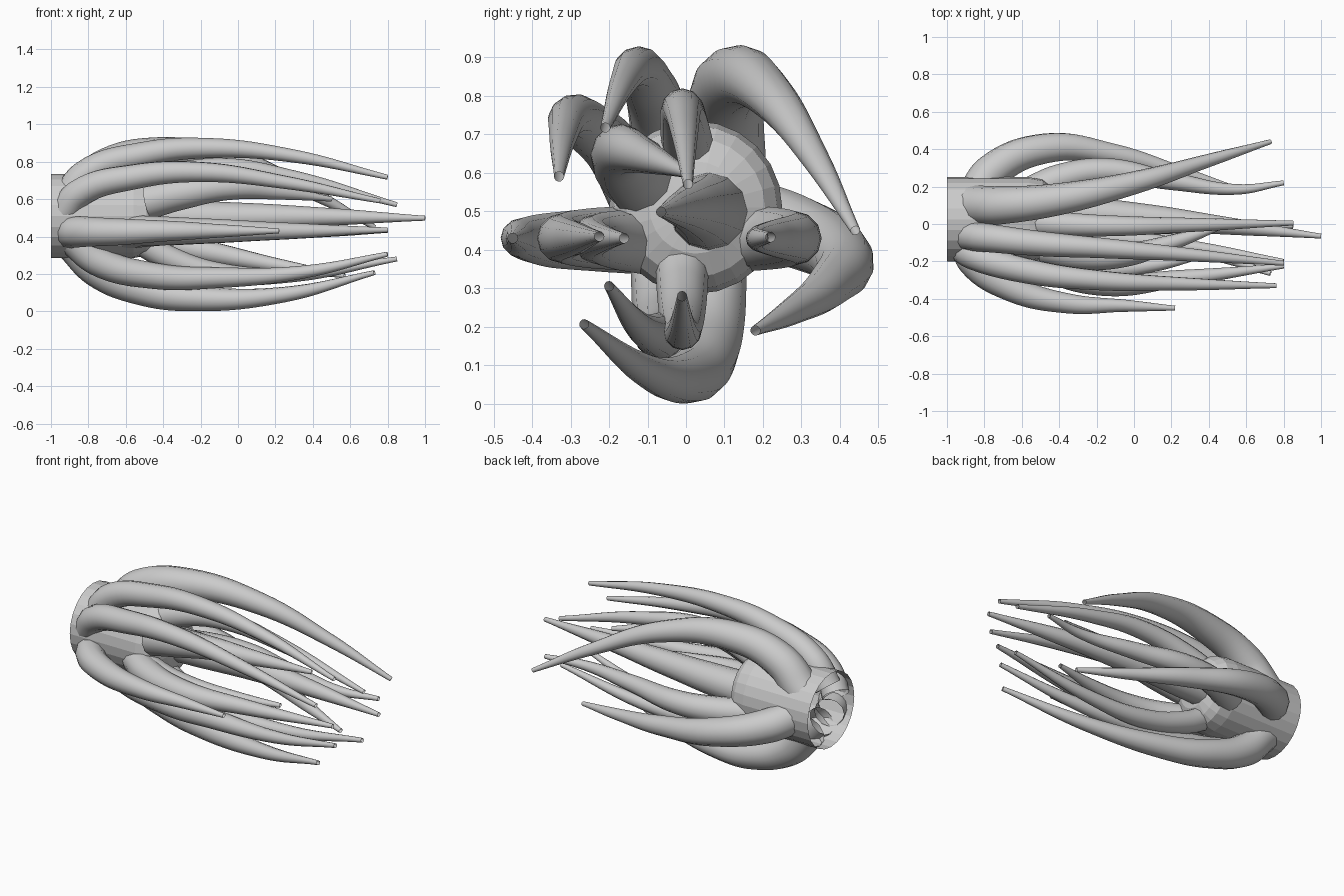
import bpy, bmesh
from math import cos, sin, tau

if "Cube" in bpy.data.objects:
    bpy.data.objects.remove(bpy.data.objects["Cube"])

# Hollow body tube, open at the back, domed at the front
CY, CZ, SIDES = 0.025, 0.51, 24
profile = [(-1, .225), (-.56, .225), (-.49, .212), (-.45, .18), (-.42, .12), (-.41, .05)]
bm = bmesh.new()
rings = [[bm.verts.new((x, CY + r * cos(tau * i / SIDES), CZ + r * sin(tau * i / SIDES)))
          for i in range(SIDES)] for x, r in profile]
for a, b in zip(rings, rings[1:]):
    for i in range(SIDES):
        j = (i + 1) % SIDES
        bm.faces.new((a[i], a[j], b[j], b[i]))
bm.faces.new(rings[-1])
bmesh.ops.recalc_face_normals(bm, faces=bm.faces)
mesh = bpy.data.meshes.new("body_tube")
bm.to_mesh(mesh)
bm.free()
bpy.context.collection.objects.link(bpy.data.objects.new("body_tube", mesh))


def tentacle(name, r, pts, tip=.013):
    """Tapered open tube along a smooth path, thick at the root."""
    cu = bpy.data.curves.new(name, 'CURVE')
    cu.dimensions = '3D'
    cu.bevel_depth = 1
    cu.bevel_resolution = 4
    cu.resolution_u = 8
    s = cu.splines.new('BEZIER')
    s.bezier_points.add(len(pts) - 1)
    x0, x1 = pts[0][0], pts[-1][0]
    for bp, p in zip(s.bezier_points, pts):
        bp.co = p
        bp.handle_left_type = bp.handle_right_type = 'AUTO'
        t = (p[0] - x0) / (x1 - x0)
        bp.radius = tip + (r - tip) * (1 - t ** 1.15)
    ob = bpy.data.objects.new(name, cu)
    bpy.context.collection.objects.link(ob)
    bpy.ops.object.select_all(action='DESELECT')
    bpy.context.view_layer.objects.active = ob
    ob.select_set(True)
    bpy.ops.object.convert(target='MESH')
    bpy.ops.object.shade_smooth_by_angle(angle=.9)


# Outer ring of long arching tentacles, rooted near the back of the tube
tentacle("outer_top_right", .108, [(-.86, .10, .62), (-.72, .10, .76), (-.42, .13, .845),
                                   (0, .22, .80), (.4, .34, .63), (.73, .44, .45)])
tentacle("outer_top", .08, [(-.92, -.06, .6), (-.82, -.07, .73), (-.5, -.105, .84), (-.15, -.13, .873),
                            (.3, -.165, .83), (.8, -.21, .717)])
tentacle("outer_top_left", .08, [(-.93, -.12, .53), (-.85, -.17, .63), (-.55, -.255, .72), (-.2, -.3, .745),
                                 (.25, -.32, .69), (.76, -.33, .59)])
tentacle("outer_left", .085, [(-.9, -.1, .42), (-.86, -.2, .425), (-.65, -.345, .425), (-.35, -.425, .43),
                              (-.05, -.437, .43), (.22, -.45, .43)])
tentacle("outer_bottom", .098, [(-.88, .06, .36), (-.75, .06, .22), (-.5, .045, .11), (-.22, .0, .068),
                                (.25, -.11, .09), (.73, -.265, .207)])
tentacle("outer_right", .1, [(-.85, .15, .49), (-.76, .28, .45), (-.47, .405, .38), (-.1, .37, .305),
                             (.25, .275, .24), (.57, .18, .19)])
tentacle("outer_bottom_left", .085, [(-.88, -.06, .38), (-.75, -.06, .27), (-.45, -.065, .19),
                                     (-.1, -.08, .18), (.35, -.13, .21), (.8, -.2, .306)])

# Inner tentacles, rooted in the dome
tentacle("inner_centre", .105, [(-.52, .06, .5), (-.3, .055, .5), (.1, .03, .505), (.5, -.01, .505), (1, -.065, .498)])
tentacle("inner_top", .07, [(-.55, .01, .64), (-.42, 0, .70), (-.1, -.01, .765), (.3, -.005, .715), (.85, .005, .57)])
tentacle("inner_top_left", .098, [(-.48, -.12, .59), (-.3, -.16, .63), (-.05, -.165, .66), (.2, -.1, .64), (.5, 0, .6)])
tentacle("inner_left", .085, [(-.6, -.12, .43), (-.45, -.23, .43), (-.15, -.32, .43), (.25, -.29, .43), (.8, -.225, .435)])
tentacle("inner_left_short", .085, [(-.6, -.1, .42), (-.45, -.18, .425), (-.2, -.24, .43), (.1, -.22, .43), (.4, -.16, .43)])
tentacle("inner_right", .085, [(-.55, .17, .43), (-.4, .24, .43), (-.15, .285, .43), (.2, .23, .43),
                               (.55, .185, .43), (.8, .22, .433)])
tentacle("inner_bottom", .07, [(-.52, -.01, .37), (-.38, -.01, .29), (-.1, -.01, .205), (.3, -.01, .195), (.85, -.01, .28)])
